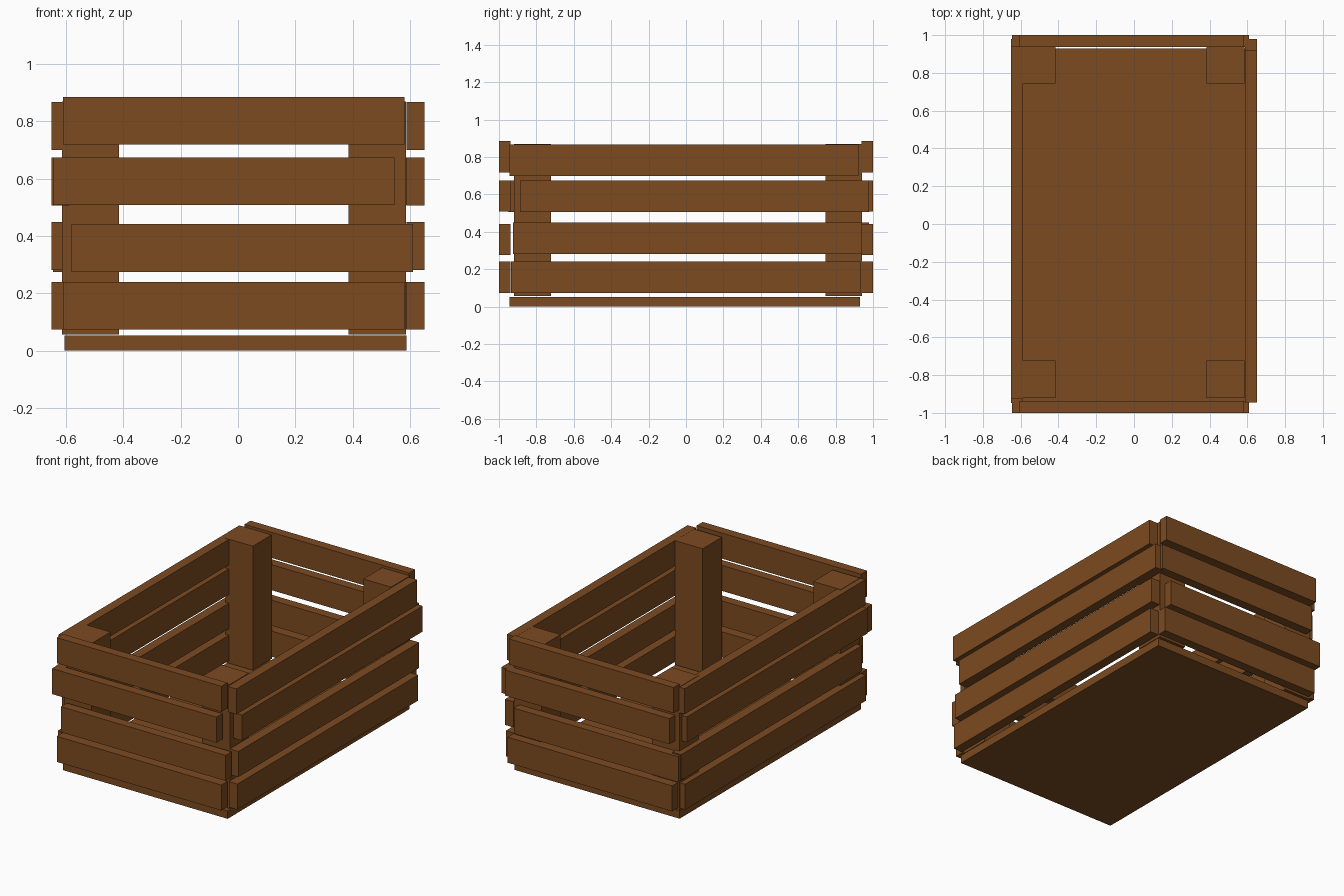
import bpy

if "Cube" in bpy.data.objects:
    bpy.data.objects.remove(bpy.data.objects["Cube"])

wood = bpy.data.materials.new("brown_wood")
wood.diffuse_color = (0.2, 0.07, 0.015, 1)
wood.use_nodes = True
wood.node_tree.nodes["Principled BSDF"].inputs["Base Color"].default_value = wood.diffuse_color


def box(name, x0, x1, y0, y1, z0, z1):
    """Axis-aligned plank between the given limits."""
    bpy.ops.mesh.primitive_cube_add(size=1, location=((x0 + x1) / 2, (y0 + y1) / 2, (z0 + z1) / 2))
    ob = bpy.context.object
    ob.name = name
    ob.scale = (x1 - x0, y1 - y0, z1 - z0)
    bpy.ops.object.transform_apply(location=False, rotation=False, scale=True)
    ob.data.materials.append(wood)


# Floor board
box("floor_board", -0.605, 0.587, -0.945, 0.93, 0, 0.052)

# Corner posts
for x0, x1, side in ((-0.613, -0.415, "left"), (0.385, 0.585, "right")):
    for y0, y1, end in ((-0.92, -0.722, "front"), (0.745, 0.942, "back")):
        box(f"{end}_{side}_post", x0, x1, y0, y1, 0.057, 0.868)

# Short end slats, top to bottom, each nailed slightly off-line
end_z = (0.718, 0.507, 0.275, 0.073)
for name, y0, y1, starts in (
        ("front_slat", -1.0, -0.938, (-0.61, -0.645, -0.58, -0.61)),
        ("back_slat", 0.938, 1.0, (-0.61, -0.58, -0.645, -0.60))):
    for z, x in zip(end_z, starts):
        box(name, x, x + 1.19, y0, y1, z, z + 0.167)

# Long side slats
side_z = (0.699, 0.506, 0.282, 0.073)
for name, x0, x1, starts in (
        ("right_slat", 0.588, 0.65, (-0.945, -0.888, -0.925, -0.935)),
        ("left_slat", -0.65, -0.588, (-0.925, -0.948, -0.888, -0.93))):
    for z, y in zip(side_z, starts):
        box(name, x0, x1, y, y + 1.867, z, z + 0.167)
